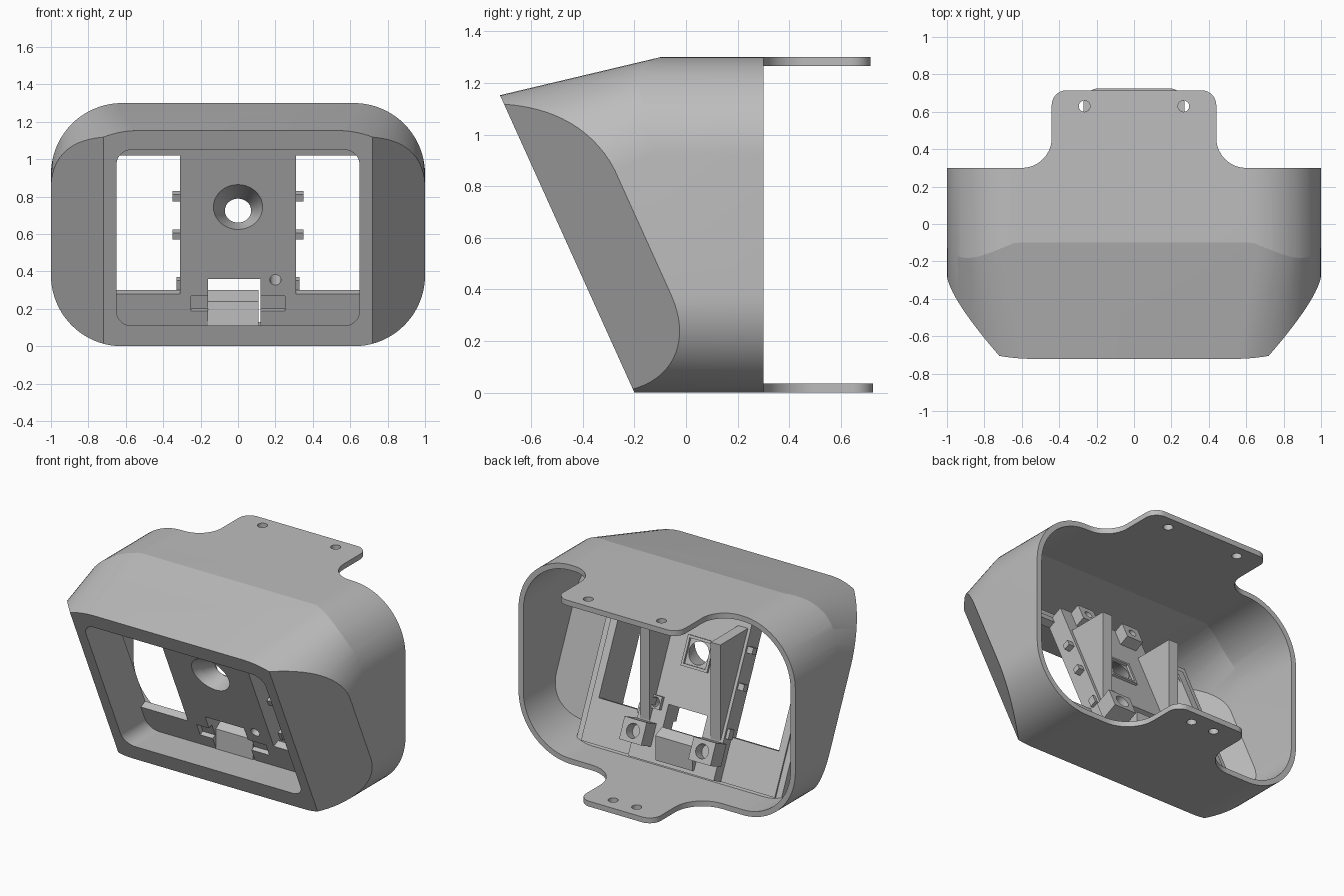
import bpy, bmesh
from math import sin, cos, pi
from mathutils import Matrix, Vector

if "Cube" in bpy.data.objects:
    bpy.data.objects.remove(bpy.data.objects["Cube"])

grey = bpy.data.materials.new("plain grey")
grey.use_nodes = True
COLOR = (0.51, 0.51, 0.51, 1)
grey.diffuse_color = COLOR
grey.node_tree.nodes["Principled BSDF"].inputs["Base Color"].default_value = COLOR


def frame(a, b, c, origin=(0, 0, 0)):
    """Matrix whose axes are a, b (profile) and c (extrusion)."""
    m = Matrix((a, b, c)).transposed().to_4x4()
    m.translation = origin
    return m


X, Y, Z = Vector((1, 0, 0)), Vector((0, 1, 0)), Vector((0, 0, 1))
S, C = 0.412, 0.911                                      # tilt of the front
FLAT = frame(X, Y, Z)
UPRIGHT = frame(X, Z, Y)
SIDE = frame(Y, Z, X)
FRONT = frame(X, Vector((0, -S, C)), Vector((0, C, S)), (0, -0.2, 0))


def arc(cx, cy, r, a0, a1, n=14):
    return [(cx + r * cos(a0 + (a1 - a0) * i / n), cy + r * sin(a0 + (a1 - a0) * i / n))
            for i in range(n + 1)]


def rounded(x0, x1, y0, y1, r, n=14):
    corners = ((x1 - r, y1 - r), (x0 + r, y1 - r), (x0 + r, y0 + r), (x1 - r, y0 + r))
    return [p for k, (cx, cy) in enumerate(corners)
            for p in arc(cx, cy, r, k * pi / 2, (k + 1) * pi / 2, n)]


def rect(x0, x1, y0, y1):
    return [(x0, y0), (x1, y0), (x1, y1), (x0, y1)]


def square(cx, cy, half):
    return rect(cx - half, cx + half, cy - half, cy + half)


def circle(cx, cy, r):
    return arc(cx, cy, r, 0, 2 * pi, 40)[:-1]


def finish(name, bm):
    bmesh.ops.recalc_face_normals(bm, faces=bm.faces)
    me = bpy.data.meshes.new(name)
    bm.to_mesh(me)
    bm.free()
    me.materials.append(grey)
    ob = bpy.data.objects.new(name, me)
    bpy.context.collection.objects.link(ob)
    return ob


def loft(name, low, high, a, b, m):
    """Solid between two matching outlines at depths a and b."""
    bm = bmesh.new()
    v0 = [bm.verts.new(m @ Vector((x, y, a))) for x, y in low]
    v1 = [bm.verts.new(m @ Vector((x, y, b))) for x, y in high]
    bm.faces.new(v0)
    bm.faces.new(v1)
    for i in range(len(v0)):
        j = (i + 1) % len(v0)
        bm.faces.new((v0[i], v0[j], v1[j], v1[i]))
    return finish(name, bm)


def prism(name, pts, a, b, m):
    return loft(name, pts, pts, a, b, m)


def boolean(ob, cutter, op="DIFFERENCE"):
    mod = ob.modifiers.new("cut", "BOOLEAN")
    mod.operation, mod.solver, mod.object = op, "EXACT", cutter
    bpy.context.view_layer.objects.active = ob
    bpy.ops.object.modifier_apply(modifier=mod.name)
    bpy.data.objects.remove(cutter)


def body(name, t, back):
    """Rounded block trimmed by the slanted front, cheeks and top, inset by t."""
    ob = prism(name, rounded(t - 1, 1 - t, t, 1.3 - t, 0.38 - t, 20), -1, back, UPRIGHT)
    bm = bmesh.new()
    bm.from_mesh(ob.data)
    planes = [((0, -0.2, 0), (0, -1, -0.452))]
    for s in (1, -1):
        planes.append(((s * 0.72, -0.2, 0), (s * 1.12, -1, -0.452)))
        # Rounded upper corner that follows the sloping top and tightens forward
        for x, z in arc(0, 0, 1, 0, pi / 2, 20)[1:]:
            planes.append(((s * (0.62 + 0.38 * x), -0.1 - 0.16 * x * z, 0.92 + 0.38 * z),
                           (s * x, -0.237 * z - 0.2 * x * z, z)))
    for co, no in planes:
        n = Vector(no).normalized()
        cut = bmesh.ops.bisect_plane(bm, geom=bm.verts[:] + bm.edges[:] + bm.faces[:], dist=1e-5,
                                     plane_co=Vector(co) - n * t, plane_no=n, clear_outer=True)
        edges = [e for e in cut["geom_cut"] if isinstance(e, bmesh.types.BMEdge) and e.is_boundary]
        if len(edges) > 2:
            bmesh.ops.contextual_create(bm, geom=edges)
    bmesh.ops.recalc_face_normals(bm, faces=bm.faces)
    bm.to_mesh(ob.data)
    bm.free()
    return ob


def flange(name, half, fillet, end, z0, z1, hole_x):
    r = 0.08
    pts = [(half + fillet, 0.28)] + arc(half + fillet, 0.3 + fillet, fillet, -pi / 2, -pi)
    pts += arc(half - r, end - r, r, 0, pi / 2)
    pts += [(-x, y) for x, y in reversed(pts)]
    ob = prism(name, pts, z0, z1, FLAT)
    for s in (1, -1):
        boolean(ob, prism("cutter", circle(s * hole_x, 0.63, 0.03), z0 - 0.1, z1 + 0.1, FLAT))
    return ob


# Hollow shell, open at the back, with a front opening and two rear flanges
OPENING = rounded(-0.65, 0.65, 0.11, 1.05, 0.08)
shell = body("shell", 0, 0.3)
boolean(shell, body("cavity", 0.035, 0.6))
boolean(shell, prism("cutter", OPENING, -1, 0, UPRIGHT))
boolean(shell, flange("top_flange", 0.44, 0.16, 0.715, 1.265, 1.3, 0.265), "UNION")
boolean(shell, flange("bottom_flange", 0.27, 0.2, 0.725, 0, 0.035, 0.085), "UNION")

# Deep frame around the opening
bezel = prism("bezel", [(-0.2, 0), (-0.711, 1.13), (-0.415, 1.13), (0.096, 0)], -0.74, 0.74, SIDE)
boolean(bezel, body("cutter", 0.02, 0.6), "INTERSECT")
boolean(bezel, prism("cutter", OPENING, -1, 0.5, UPRIGHT))

# Recessed panel with two windows, backed by a thicker centre plate
panel = prism("panel", rect(-0.7, 0.7, -0.07, 1.06), 0.23, 0.28, FRONT)
for s in (1, -1):
    boolean(panel, prism("cutter", rect(*sorted((s * 0.31, s * 0.65)), 0.203, 1.015), 0.2, 0.5, FRONT))
boolean(panel, prism("cutter", rect(-0.25, 0.25, 0.104, 0.192), 0.2, 0.26, FRONT))
centre_plate = prism("centre_plate", rect(-0.31, 0.31, -0.07, 1.06), 0.275, 0.36, FRONT)

# Square rim behind the round hole, and a small boss behind the screw hole
rim = prism("hole_rim", square(0, 0.63, 0.095), 0.355, 0.375, FRONT)
boolean(rim, prism("cutter", square(0, 0.63, 0.078), 0.3, 0.5, FRONT))
screw_boss = prism("screw_boss", square(0.2, 0.285, 0.04), 0.355, 0.385, FRONT)

# Latch notch, countersunk hole and screw hole through the stack
for ob in (panel, centre_plate):
    boolean(ob, prism("cutter", rect(-0.16, 0.12, -0.02, 0.291), 0.2, 0.5, FRONT))
    boolean(ob, loft("cutter", circle(0, 0.716, 0.134), circle(0, 0.63, 0.068), 0.225, 0.365, FRONT))
for ob in (panel, centre_plate, screw_boss):
    boolean(ob, prism("cutter", circle(0.2, 0.285, 0.03), 0.2, 0.5, FRONT))

# Latch block in the notch
latch = prism("latch_block", [(0, 0.11), (0, 0.24), (0.09, 0.3), (0.16, 0.27), (0.16, 0.11)],
              -0.16, 0.11, SIDE)

parts = [shell, bezel, panel, centre_plate, rim, screw_boss, latch]
for s, side in ((1, "left"), (-1, "right")):
    # Wedge fin with an upright rear edge
    fin = [(0.04, 0.3), (0.06, 0.3), (0.06, 0.93), (-0.26, 0.93)]
    parts.append(prism(side + "_fin", fin, s * 0.22, s * 0.29, SIDE))
    # Mounting block with a screw hole
    block = prism(side + "_mount_block", rect(*sorted((s * 0.17, s * 0.33)), 0.02, 0.16), 0.35, 0.47, FRONT)
    boolean(block, prism("cutter", circle(s * 0.25, 0.09, 0.045), 0.4, 0.6, FRONT))
    # Upper screw boss
    boss = prism(side + "_upper_boss", square(s * 0.17, 0.99, 0.06), 0.35, 0.43, FRONT)
    boolean(boss, prism("cutter", circle(s * 0.17, 0.99, 0.025), 0.38, 0.6, FRONT))
    parts += [block, boss]
    # Small clips along the window edge
    for i, (v, reach, height) in enumerate(((0.19, 0.33, 0.06), (0.49, 0.35, 0.04), (0.715, 0.35, 0.04))):
        parts.append(prism(f"{side}_clip_{i + 1}", rect(*sorted((s * 0.3, s * reach)), v, v + height),
                           0.3, 0.345, FRONT))

for ob in bpy.context.view_layer.objects:
    ob.select_set(ob in parts)
bpy.context.view_layer.objects.active = shell
bpy.ops.object.shade_smooth_by_angle(angle=0.21)
